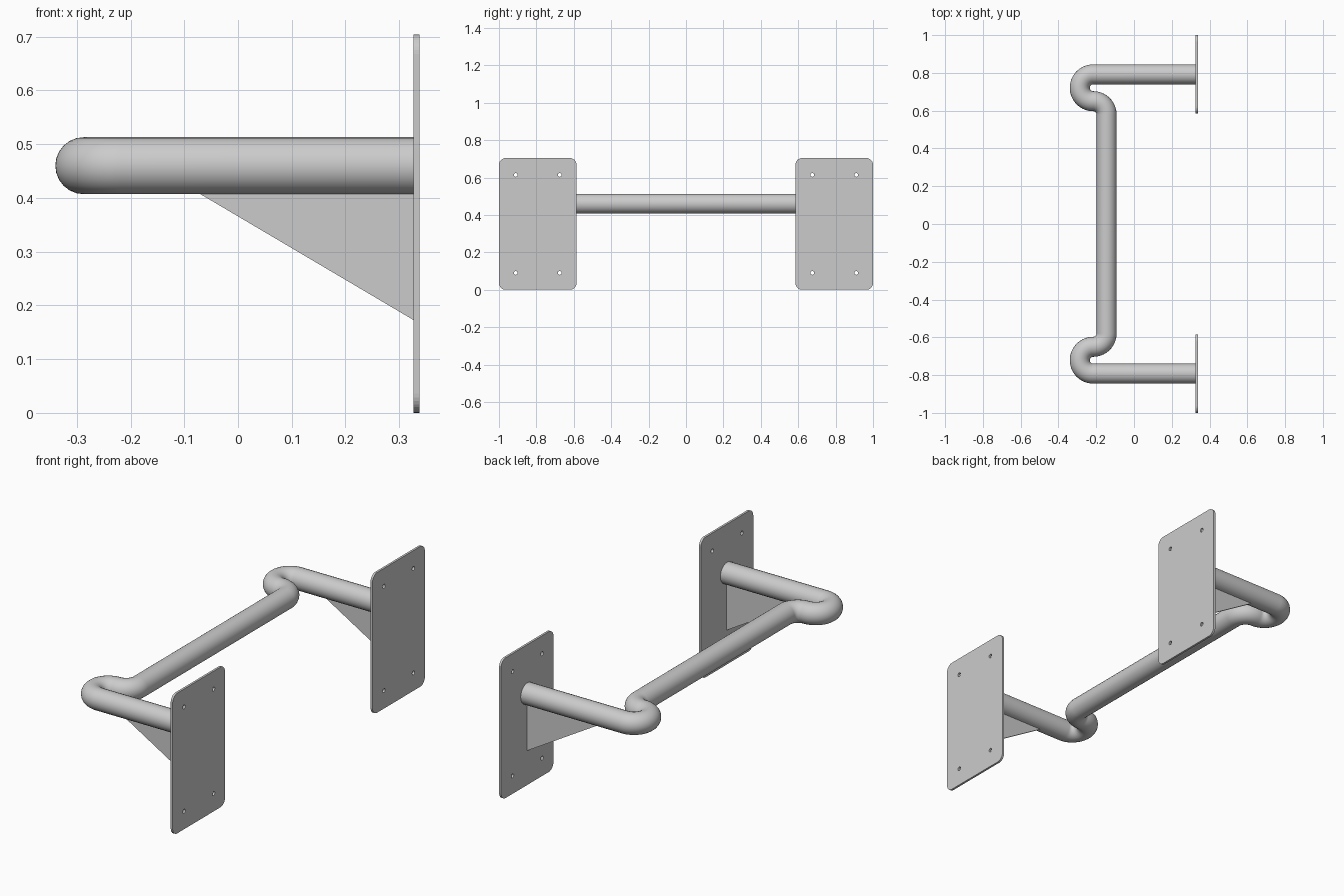
import bpy
from math import cos, sin, pi, radians

cube = bpy.data.objects.get("Cube")
if cube:
    bpy.data.objects.remove(cube, do_unlink=True)

# Material
steel = bpy.data.materials.new("grey_steel")
steel.use_nodes = True
GREY = (0.6, 0.6, 0.6, 1)
steel.diffuse_color = GREY
steel.node_tree.nodes["Principled BSDF"].inputs["Base Color"].default_value = GREY

# Main dimensions
ARM_Y, TUBE_Z, TUBE_R = 0.792, 0.46, 0.053
BEND_X, BEND_R = -0.216, 0.071
PLATE_X, PLATE_T = 0.332, 0.011
PLATE_W, PLATE_H, CORNER = 0.415, 0.704, 0.036


def arc(cx, cy, r, start, end, steps):
    """Points along an arc, angles in degrees."""
    angles = [radians(start + (end - start) * i / steps) for i in range(steps + 1)]
    return [(cx + r * cos(a), cy + r * sin(a)) for a in angles]


def add_spline(curve, points, cyclic, smooth):
    spline = curve.splines.new('POLY')
    spline.points.add(len(points) - 1)
    for p, (x, y) in zip(spline.points, points):
        p.co = (x, y, 0, 1)
    spline.use_cyclic_u = cyclic
    spline.use_smooth = smooth


def add_object(name, curve, location, rotation=(0, 0, 0)):
    """Turn the curve into a mesh object."""
    temp = bpy.data.objects.new(name + "_curve", curve)
    mesh = bpy.data.meshes.new_from_object(temp)
    bpy.data.objects.remove(temp)
    mesh.materials.clear()
    mesh.materials.append(steel)
    obj = bpy.data.objects.new(name, mesh)
    obj.location = location
    obj.rotation_euler = rotation
    bpy.context.collection.objects.link(obj)
    return obj


def sheet(name, outlines, thickness, location, rotation):
    """Flat sheet from an outer outline followed by hole outlines."""
    curve = bpy.data.curves.new(name, 'CURVE')
    curve.dimensions = '2D'
    curve.fill_mode = 'BOTH'
    curve.extrude = thickness / 2
    for outline in outlines:
        add_spline(curve, outline, True, False)
    return add_object(name, curve, location, rotation)


# Bent tube: arm, hairpin bend, quarter bend, then mirrored
half = [(PLATE_X, ARM_Y)]
half += arc(BEND_X, ARM_Y - BEND_R, BEND_R, 90, 270, 28)
half += arc(BEND_X, ARM_Y - 3 * BEND_R, BEND_R, 90, 0, 14)[1:]
path = half + [(x, -y) for x, y in reversed(half)]
tube = bpy.data.curves.new("bent_tube", 'CURVE')
tube.dimensions = '3D'
tube.fill_mode = 'FULL'
tube.bevel_depth = TUBE_R
tube.bevel_resolution = 10
tube.use_fill_caps = True
add_spline(tube, path, False, True)
add_object("bent_tube", tube, (0, 0, TUBE_Z))

# Plate outline with rounded corners, and four screw holes
w, h = PLATE_W / 2 - CORNER, PLATE_H / 2 - CORNER
outline = []
for i, (sx, sy) in enumerate([(1, 1), (-1, 1), (-1, -1), (1, -1)]):
    outline += arc(sx * w, sy * h, CORNER, 90 * i, 90 * i + 90, 8)
holes = [arc(sx * 0.117, sy * 0.262, 0.01, 0, 345, 23)
         for sx in (-1, 1) for sy in (-1, 1)]

# Gusset triangle under each arm, its top edge just inside the tube
gusset = [(-0.075, 0.41), (PLATE_X - 0.004, 0.172), (PLATE_X - 0.004, 0.41)]

for side, s in (("front", -1), ("back", 1)):
    sheet(side + "_mounting_plate", [outline] + holes, PLATE_T,
          (PLATE_X, s * (1 - PLATE_W / 2), PLATE_H / 2), (pi / 2, 0, pi / 2))
    sheet(side + "_gusset", [gusset], 0.008, (0, s * ARM_Y, 0), (pi / 2, 0, 0))
